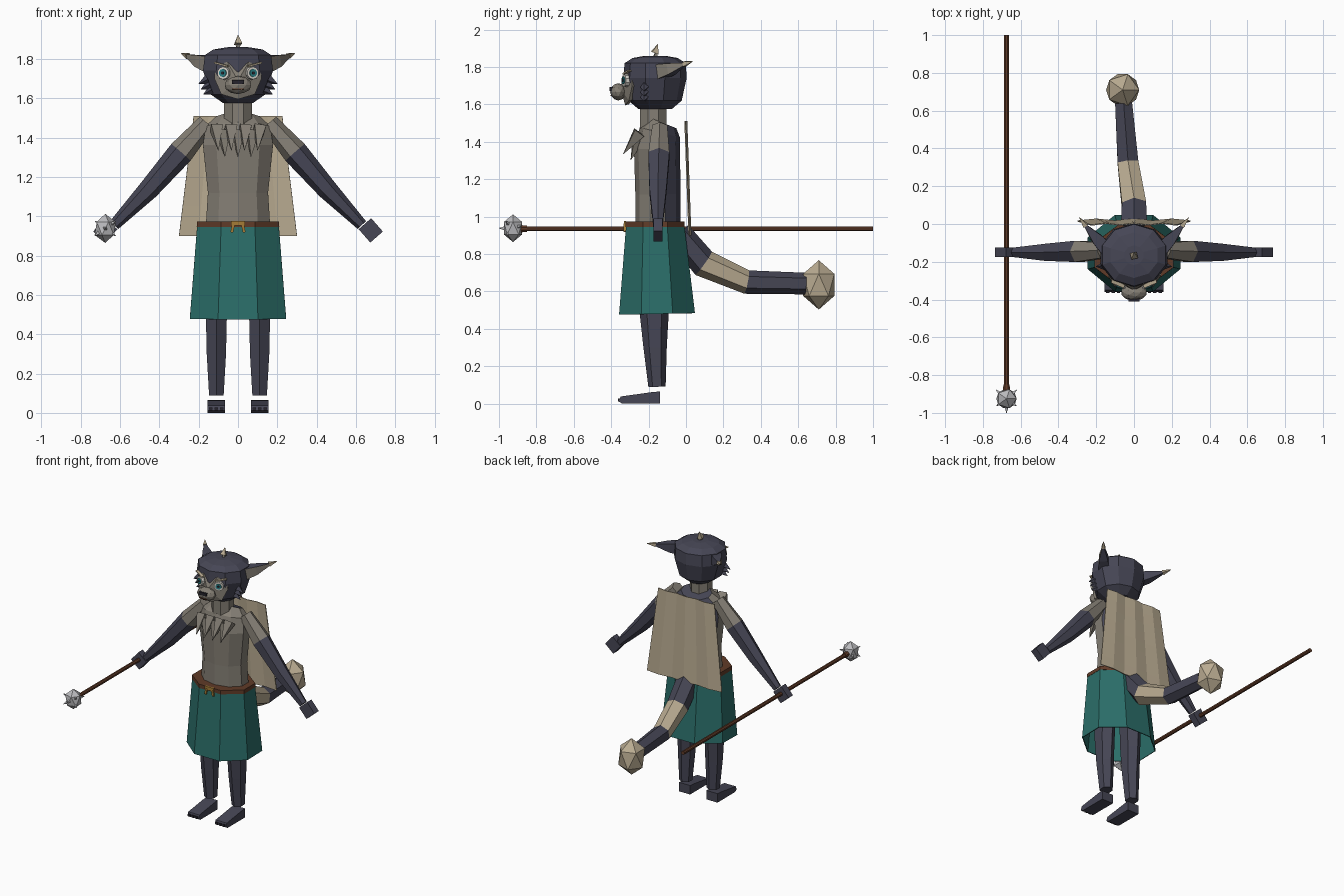
import bpy, bmesh, math
from mathutils import Vector, Matrix

if "Cube" in bpy.data.objects:
    bpy.data.objects.remove(bpy.data.objects["Cube"], do_unlink=True)


def material(name, rgb):
    lin = [((c / 255 + 0.055) / 1.055) ** 2.4 for c in rgb] + [1]
    m = bpy.data.materials.new(name)
    m.use_nodes = True
    m.diffuse_color = lin
    m.node_tree.nodes["Principled BSDF"].inputs["Base Color"].default_value = lin
    return m


SLATE = material("slate_fur", (70, 70, 85))
TAUPE = material("taupe_fur", (133, 127, 117))
TEAL = material("teal_cloth", (43, 110, 105))
TAN = material("tan_fur", (186, 172, 146))
BROWN = material("brown_leather", (96, 59, 40))
GOLD = material("gold_metal", (166, 124, 54))
SILVER = material("silver_metal", (188, 188, 191))
WHITE = material("eye_white", (216, 212, 204))
IRIS = material("iris_teal", (42, 127, 134))
BLACK = material("near_black", (38, 36, 44))


def finish(name, bm, mats, rule=None):
    """Turn a bmesh into an object; rule(face) gives the material slot."""
    bmesh.ops.recalc_face_normals(bm, faces=bm.faces)
    bm.normal_update()
    if rule:
        for f in bm.faces:
            f.material_index = rule(f)
    me = bpy.data.meshes.new(name)
    bm.to_mesh(me)
    bm.free()
    for m in mats:
        me.materials.append(m)
    ob = bpy.data.objects.new(name, me)
    bpy.context.collection.objects.link(ob)
    return ob


def tube(name, pts, radii, mats, n=8, u=(1, 0, 0), cap=True, bands=None, rule=None):
    """Loft n-sided rings along pts; bands gives a material slot per segment."""
    bm = bmesh.new()
    pts = [Vector(p) for p in pts]
    rings = []
    for i, (p, r) in enumerate(zip(pts, radii)):
        t = (pts[min(i + 1, len(pts) - 1)] - pts[max(i - 1, 0)]).normalized()
        a = Vector(u)
        a = (a - t * a.dot(t)).normalized()
        b = t.cross(a)
        ra, rb = r if isinstance(r, tuple) else (r, r)
        ring = []
        for k in range(n):
            w = (k + 0.5) * math.tau / n
            s = 1 / math.cos(math.pi / n)
            ring.append(bm.verts.new(p + (a * ra * math.cos(w) + b * rb * math.sin(w)) * s))
        rings.append(ring)
    for j, (lo, hi) in enumerate(zip(rings, rings[1:])):
        for k in range(n):
            f = bm.faces.new((lo[k], lo[(k + 1) % n], hi[(k + 1) % n], hi[k]))
            f.material_index = bands[j] if bands else 0
    if cap:
        bm.faces.new(rings[0])
        bm.faces.new(rings[-1]).material_index = bands[-1] if bands else 0
    return finish(name, bm, mats, rule)


def spike(name, base, tip, r, mat, n=4):
    return tube(name, [base, tip], [r, 0.001], [mat], n, u=(0.9, 0.3, 0.2))


def ball(name, loc, scale, mat, sub=1):
    bm = bmesh.new()
    bmesh.ops.create_icosphere(bm, subdivisions=sub, radius=1,
                               matrix=Matrix.LocRotScale(Vector(loc), None, Vector(scale)))
    return finish(name, bm, [mat])


def box(name, loc, size, mat, rot_y=0.0, rot_z=0.0):
    bm = bmesh.new()
    rot = Matrix.Rotation(rot_z, 3, "Z") @ Matrix.Rotation(rot_y, 3, "Y")
    bmesh.ops.create_cube(bm, size=1, matrix=Matrix.LocRotScale(
        Vector(loc), rot.to_quaternion(), Vector(size)))
    return finish(name, bm, [mat])


def thicken(ob, depth):
    mod = ob.modifiers.new("thickness", "SOLIDIFY")
    mod.thickness = depth


# Torso: pale belly in front, dark back
tube("torso", [(0, -0.15, 0.93), (0, -0.15, 1.12), (0, -0.155, 1.36), (0, -0.14, 1.45), (0, -0.12, 1.5)],
     [(0.165, 0.115), (0.153, 0.115), (0.178, 0.117), (0.165, 0.105), (0.11, 0.07)],
     [TAUPE, SLATE], n=10, rule=lambda f: int(f.calc_center_median().y > -0.12))
tube("neck", [(0, -0.175, 1.47), (0, -0.175, 1.62)], [0.07, 0.07], [TAUPE])

# Chest ruff
for i in range(7):
    x = (i - 3) * 0.035
    drop = 0.04 * (i % 2)
    spike("chest_tuft", (x * 1.05, -0.25, 1.45 - drop * 0.5),
          (x * 0.95, -0.335 + drop, 1.335 - drop * 0.8), 0.03, TAUPE)

# Skirt, belt and buckle
skirt = tube("skirt", [(0, -0.165, 0.96), (0, -0.155, 0.48)], [(0.207, 0.155), (0.245, 0.203)],
             [TEAL], cap=False)
thicken(skirt, 0.006)
tube("belt", [(0, -0.165, 0.945), (0, -0.165, 0.973)], [(0.21, 0.158), (0.208, 0.158)], [BROWN])
box("buckle_bar", (0, -0.326, 0.965), (0.07, 0.012, 0.024), GOLD)
for s in (1, -1):
    box("buckle_prong", (s * 0.027, -0.327, 0.94), (0.014, 0.012, 0.045), GOLD, rot_y=-s * 0.2)

# Cape
bm = bmesh.new()
bmesh.ops.create_grid(bm, x_segments=6, y_segments=8, size=1)
for v in bm.verts:
    t = (v.co.y + 1) / 2
    ripple = 0.005 * math.cos(v.co.x * 3 * math.pi)
    v.co = (v.co.x * (0.3 - 0.075 * t), 0.018 - 0.022 * t + ripple, 0.9 + 0.61 * t)
thicken(finish("cape", bm, [TAN]), 0.006)

# Head
tube("head", [(0, -0.165, z) for z in (1.575, 1.62, 1.74, 1.82, 1.848, 1.86)],
     [(0.075, 0.085), (0.14, 0.135), (0.178, 0.16), (0.168, 0.156), (0.125, 0.115), (0.05, 0.05)],
     [SLATE], n=10)
spike("crown_tuft_base", (0, -0.165, 1.85), (0, -0.155, 1.90), 0.01, TAUPE)
spike("crown_tuft", (0, -0.168, 1.875), (0, -0.15, 1.922), 0.018, TAN)

# Domed face mask
bm = bmesh.new()
half = [(0, 1.745), (0.055, 1.785), (0.115, 1.765), (0.12, 1.7), (0.085, 1.62), (0, 1.595)]
rim = half + [(-x, z) for x, z in half[-2:0:-1]]
verts = [bm.verts.new((x, -0.325 + 2.6 * x * x, z)) for x, z in rim]
hub = bm.verts.new((0, -0.352, 1.69))
for a, b in zip(verts, verts[1:] + verts[:1]):
    bm.faces.new((a, b, hub))
thicken(finish("face_mask", bm, [TAUPE]), 0.02)

# Muzzle and nose
ball("muzzle", (0, -0.362, 1.667), (0.07, 0.044, 0.046), TAUPE, 2)
box("nose", (0, -0.4, 1.682), (0.06, 0.018, 0.02), BLACK)
box("mouth", (0, -0.4, 1.647), (0.06, 0.008, 0.006), BROWN)

for s, side in ((1, "left"), (-1, "right")):
    # Eyes and brows
    out = Vector((s * 0.38, -0.92, 0.03))
    eye = Vector((s * 0.072, -0.322, 1.728))
    for part, r, d, m in (("eye", 0.034, 0.012, WHITE), ("iris", 0.021, 0.017, IRIS),
                          ("pupil", 0.009, 0.02, BLACK)):
        tube(f"{side}_{part}", [eye - out * 0.02, eye + out * d], [r, r * 0.9], [m], n=10)
    box(f"{side}_brow", (s * 0.085, -0.316, 1.772), (0.075, 0.02, 0.008), TAN,
        rot_y=-s * 0.25, rot_z=s * 0.4)

    # Ears with pale inner face and tufted tips
    tube(f"{side}_ear", [(s * 0.13, -0.15, 1.77), (s * 0.195, -0.08, 1.79), (s * 0.265, 0.0, 1.818)],
         [(0.042, 0.038), (0.03, 0.03), (0.005, 0.005)], [SLATE, TAUPE], n=4, u=(0, 0, 1),
         rule=lambda f: int(f.normal.y < -0.2 and f.normal.z < 0.2))
    spike(f"{side}_ear_tuft", (s * 0.255, -0.01, 1.815), (s * 0.29, 0.035, 1.83), 0.013, TAN)

    # Cheek tufts
    for k in range(3):
        z = 1.695 - 0.027 * k
        spike(f"{side}_cheek_tuft", (s * (0.155 - 0.01 * k), -0.22, z),
              (s * (0.2 - 0.012 * k), -0.225, z - 0.022), 0.018, SLATE)

    # Arms and hands
    tube(f"{side}_arm", [(s * 0.16, -0.14, 1.475), (s * 0.29, -0.145, 1.325),
                         (s * 0.455, -0.15, 1.135), (s * 0.63, -0.15, 0.955)],
         [0.04, 0.056, 0.045, 0.025], [TAUPE, SLATE], n=6, u=(0, 1, 0), bands=[0, 1, 1])
    box(f"{side}_hand", (s * 0.675, -0.15, 0.928), (0.09, 0.05, 0.085), SLATE, rot_y=s * 0.85)

    # Legs
    tube(f"{side}_leg", [(s * 0.11, -0.155, 0.09), (s * 0.11, -0.165, 0.3),
                         (s * 0.11, -0.17, 0.48), (s * 0.105, -0.165, 0.8)],
         [(0.037, 0.04), (0.049, 0.054), (0.053, 0.067), (0.06, 0.075)], [SLATE], n=6)

    # Wedge feet with claws
    bm = bmesh.new()
    side_profile = [(-0.14, 0), (-0.14, 0.065), (-0.18, 0.062), (-0.35, 0.038), (-0.36, 0.012), (-0.34, 0)]
    sole = bm.faces.new([bm.verts.new((s * 0.11 - 0.045, y, z)) for y, z in side_profile])
    moved = bmesh.ops.extrude_face_region(bm, geom=[sole])["geom"]
    bmesh.ops.translate(bm, vec=(0.09, 0, 0),
                        verts=[g for g in moved if isinstance(g, bmesh.types.BMVert)])
    finish(f"{side}_foot", bm, [SLATE])
    for k in (-1, 0, 1):
        box(f"{side}_claw", (s * 0.11 + k * 0.028, -0.357, 0.02), (0.018, 0.014, 0.016), BLACK)

# Banded tail with tufted end
tube("tail", [(0, -0.04, 0.91), (0, 0.095, 0.75), (-0.032, 0.325, 0.65), (-0.055, 0.64, 0.642)],
     [(0.07, 0.06), (0.064, 0.066), (0.055, 0.055), (0.045, 0.05)],
     [SLATE, TAN], n=6, bands=[0, 1, 0])
ball("tail_tuft", (-0.06, 0.71, 0.635), (0.098, 0.098, 0.132), TAN)

# Staff with spiked head
hub = Vector((-0.675, -0.925, 0.938))
tube("staff_shaft", [(-0.675, -0.89, 0.935), (-0.675, 1, 0.935)], [0.013, 0.013], [BROWN])
tube("staff_collar", [(-0.675, -0.885, 0.935), (-0.675, -0.85, 0.935)], [0.02, 0.016], [BROWN])
ball("staff_head", hub, (0.06, 0.058, 0.074), SILVER)
for d in ((0, -1, 0), (0.7, -0.5, 0.5), (-0.7, -0.5, 0.5), (0.7, -0.5, -0.5), (-0.7, -0.5, -0.5),
          (0.7, 0.6, 0.2), (-0.7, 0.6, -0.2)):
    d = Vector(d).normalized()
    spike("staff_spike", hub + d * 0.04, hub + d * 0.075, 0.01, SILVER)
